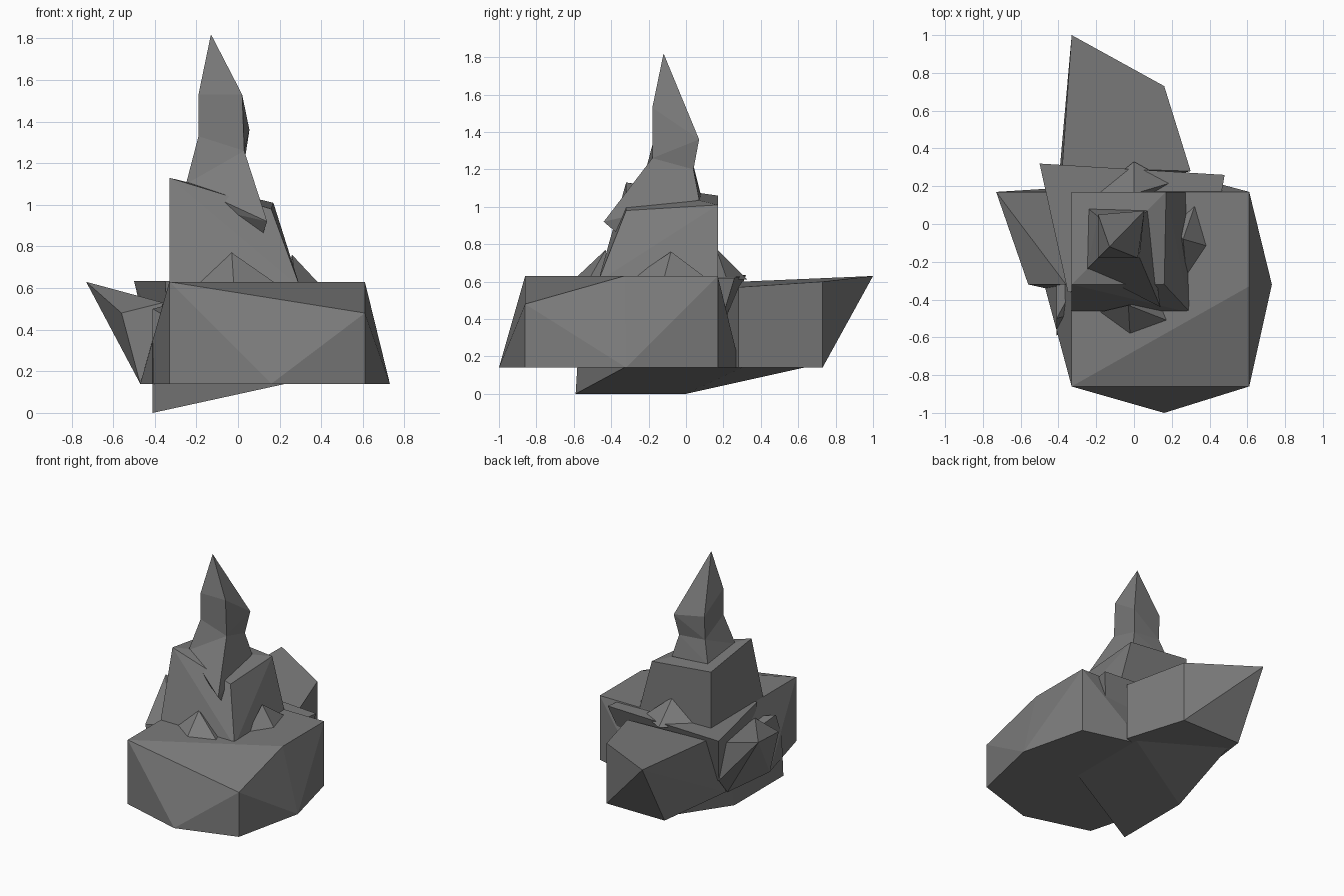
import bpy, bmesh

if "Cube" in bpy.data.objects:
    bpy.data.objects.remove(bpy.data.objects["Cube"])

stone = bpy.data.materials.new("grey_stone")
stone.diffuse_color = (0.2, 0.2, 0.2, 1)
stone.use_nodes = True
stone.node_tree.nodes["Principled BSDF"].inputs["Base Color"].default_value = stone.diffuse_color


def finish(name, bm):
    bmesh.ops.recalc_face_normals(bm, faces=bm.faces)
    me = bpy.data.meshes.new(name)
    bm.to_mesh(me)
    bm.free()
    me.materials.append(stone)
    ob = bpy.data.objects.new(name, me)
    bpy.context.collection.objects.link(ob)
    return ob


def chunk(name, pts):
    """Angular boulder: convex hull of a few corner points."""
    bm = bmesh.new()
    for p in pts:
        bm.verts.new(p)
    res = bmesh.ops.convex_hull(bm, input=bm.verts)
    loose = [v for v in bm.verts if not v.link_faces]
    bmesh.ops.delete(bm, geom=loose, context='VERTS')
    bmesh.ops.dissolve_limit(bm, angle_limit=0.01, verts=bm.verts, edges=bm.edges)
    return finish(name, bm)


def loft(name, rings, tip):
    """Skin a stack of four-cornered rings, closed with a pointed tip."""
    bm = bmesh.new()
    rows = [[bm.verts.new(p) for p in r] for r in rings]
    for a, b in zip(rows, rows[1:]):
        for i in range(4):
            j = (i + 1) % 4
            bm.faces.new((a[i], a[j], b[j], b[i]))
    bm.faces.new(rows[0][::-1])
    t = bm.verts.new(tip)
    for i in range(4):
        bm.faces.new((rows[-1][i], rows[-1][(i + 1) % 4], t))
    bmesh.ops.triangulate(bm, faces=bm.faces)
    return finish(name, bm)


# main base boulder: square top, mid-edges flaring out at the foot
chunk("base_boulder", [
    (-.33, -.86, .63), (.16, -.86, .53), (.61, -.86, .48), (.61, -.33, .63),
    (.61, .17, .63), (-.33, .17, .63),
    (-.33, -.86, .14), (.16, -1, .14), (.61, -.86, .14), (.73, -.32, .14),
    (.61, .17, .14), (.16, .29, .14), (-.33, .17, .14), (-.47, -.34, .14)])

# rear boulder with overhanging back corner
chunk("rear_boulder", [
    (-.33, 1, .63), (.16, .73, .6), (.3, .28, .57), (-.38, .3, .6),
    (-.33, .73, .14), (.16, .73, .14), (.3, .28, .14), (-.41, .1, .14)])

# tilted slab dipping to the ground on the left
chunk("tilted_slab", [
    (-.41, -.59, 0), (-.41, 0, 0), (-.32, .63, .14), (.23, .3, .14), (.23, -.33, .14),
    (-.41, -.57, .32), (-.41, -.5, .5), (-.41, .1, .45), (-.3, -.3, .53)])

# shard jutting out to the left
chunk("left_shard", [
    (-.73, .17, .63), (-.56, -.32, .48), (-.47, -.34, .14), (-.36, -.32, .53),
    (-.36, .17, .53), (-.41, .19, .26), (-.42, .1, .14)])

# shelf, narrowing downwards
chunk("shelf", [
    (-.5, .32, .635), (.48, .26, .62), (.38, -.3, .62), (-.35, -.36, .635),
    (-.41, .19, .26), (.38, .15, .26), (.3, -.2, .26), (-.33, -.3, .26)])

# middle boulder with a sloping top
chunk("middle_boulder", [
    (-.33, -.32, 1.13), (.16, -.32, .98), (.17, .17, 1.01), (-.33, .17, 1.06),
    (-.33, -.47, .6), (.3, -.47, .6), (.28, .17, .6), (-.33, .17, .6)])

# spire with a skirt dropping to the front right
loft("spire", [
    [(-.12, -.28, .98), (.12, -.37, .86), (.05, .05, .95), (-.22, .06, .98)],
    [(-.25, -.24, 1.1), (.14, -.44, .92), (.07, .07, 1.04), (-.24, .08, 1.06)],
    [(-.19, -.18, 1.33), (.03, -.18, 1.26), (.03, .04, 1.2), (-.19, .04, 1.22)],
    [(-.19, -.18, 1.53), (.02, -.18, 1.53), (.055, .07, 1.36), (-.19, .05, 1.4)],
], (-.13, -.12, 1.82))

# rubble fillets where the middle boulder meets the ledges
for side, top, feet in (
        ("front", (-.03, -.43, .77), [(-.2, -.47), (-.02, -.6), (.2, -.52), (.15, -.4)]),
        ("right", (.26, -.08, .76), [(.28, -.3), (.4, -.12), (.33, .12), (.2, 0)]),
        ("rear", (0, .16, .78), [(-.2, .17), (0, .33), (.2, .22), (0, .1)])):
    chunk(side + "_rubble", [top] + [(x, y, .61) for x, y in feet])
